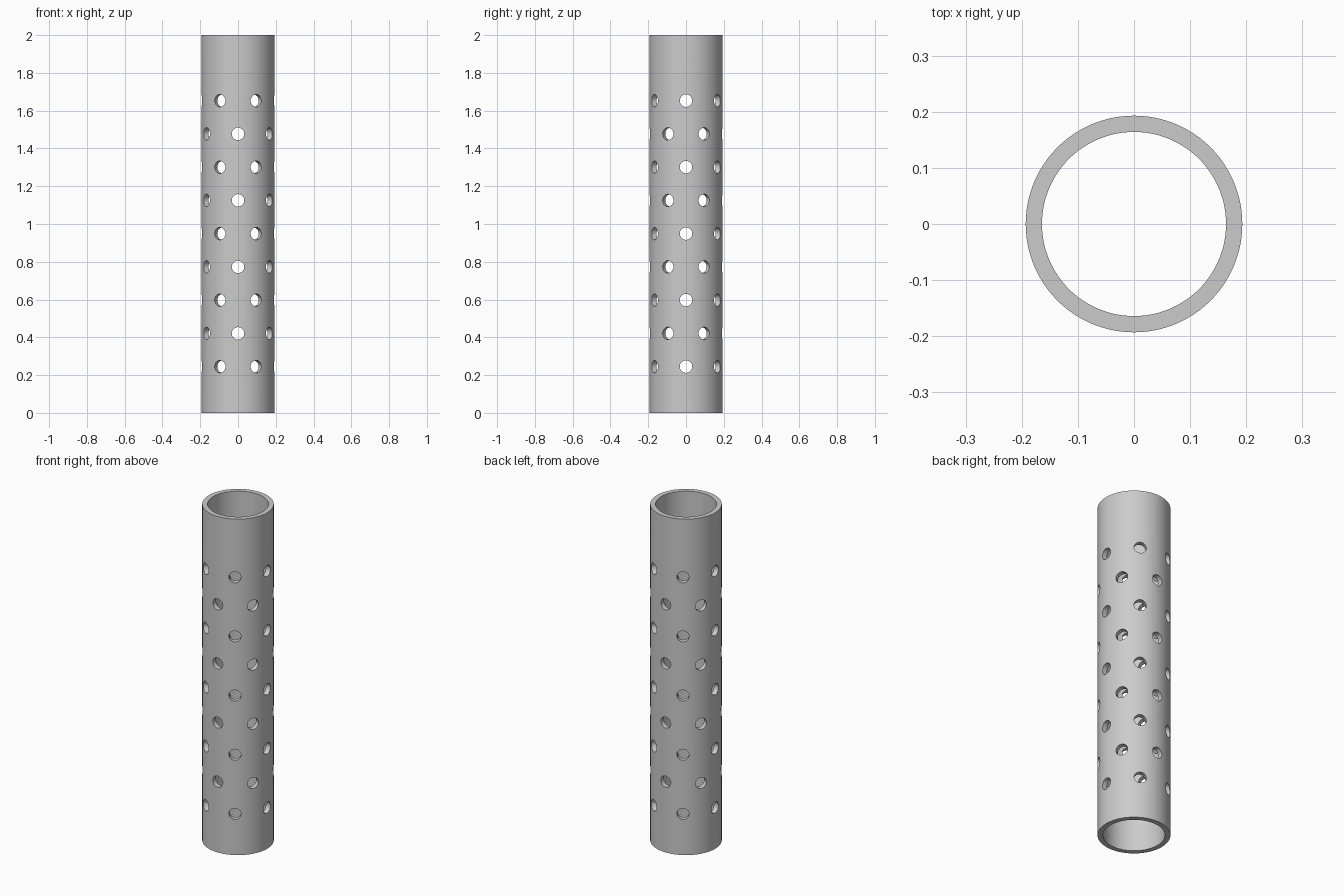
import bpy
import bmesh
from math import pi, cos, sin
from mathutils import Matrix, Vector

if "Cube" in bpy.data.objects:
    bpy.data.objects.remove(bpy.data.objects["Cube"], do_unlink=True)

HEIGHT, OUTER, INNER = 2.0, 0.193, 0.164
HOLE_R, ROWS, FIRST_Z, PITCH = 0.033, 9, 0.245, 0.176
SEGMENTS = 144


def make_object(name, bm):
    mesh = bpy.data.meshes.new(name)
    bm.to_mesh(mesh)
    bm.free()
    obj = bpy.data.objects.new(name, mesh)
    bpy.context.collection.objects.link(obj)
    return obj


# Tube wall: a rectangular section spun about the z axis
bm = bmesh.new()
section = [bm.verts.new((r, 0, z)) for r, z in
           ((INNER, 0), (OUTER, 0), (OUTER, HEIGHT), (INNER, HEIGHT))]
edges = [bm.edges.new((section[i], section[(i + 1) % 4])) for i in range(4)]
bmesh.ops.spin(bm, geom=section + edges, cent=(0, 0, 0), axis=(0, 0, 1),
               angle=2 * pi, steps=SEGMENTS, use_merge=True)
bmesh.ops.remove_doubles(bm, verts=bm.verts, dist=0.0001)
bmesh.ops.recalc_face_normals(bm, faces=bm.faces)
tube = make_object("perforated_tube", bm)

# Radial drills: six per row, alternate rows turned by half a step
bm = bmesh.new()
for row in range(ROWS):
    for k in range(6):
        angle = (k + 0.5 * (row % 2)) * pi / 3
        direction = Vector((cos(angle), sin(angle), 0))
        centre = direction * (OUTER + INNER) / 2
        centre.z = FIRST_Z + row * PITCH
        turn = direction.to_track_quat('Z', 'Y').to_matrix().to_4x4()
        bmesh.ops.create_cone(bm, cap_ends=True, segments=32, radius1=HOLE_R,
                              radius2=HOLE_R, depth=0.1,
                              matrix=Matrix.Translation(centre) @ turn)
drills = make_object("hole_drills", bm)
drills.hide_render = True

# Cut the holes, then discard the drills
bpy.context.view_layer.objects.active = tube
tube.select_set(True)
cut = tube.modifiers.new("holes", 'BOOLEAN')
cut.operation = 'DIFFERENCE'
cut.solver = 'EXACT'
cut.object = drills
bpy.ops.object.modifier_apply(modifier=cut.name)
bpy.data.objects.remove(drills, do_unlink=True)

# Plain grey finish
grey = bpy.data.materials.new("light_grey")
grey.use_nodes = True
colour = (0.6, 0.6, 0.6, 1)
grey.diffuse_color = colour
grey.node_tree.nodes["Principled BSDF"].inputs["Base Color"].default_value = colour
tube.data.materials.clear()
tube.data.materials.append(grey)

bpy.ops.object.select_all(action='DESELECT')
tube.select_set(True)
bpy.ops.object.shade_smooth_by_angle(angle=pi / 6)
